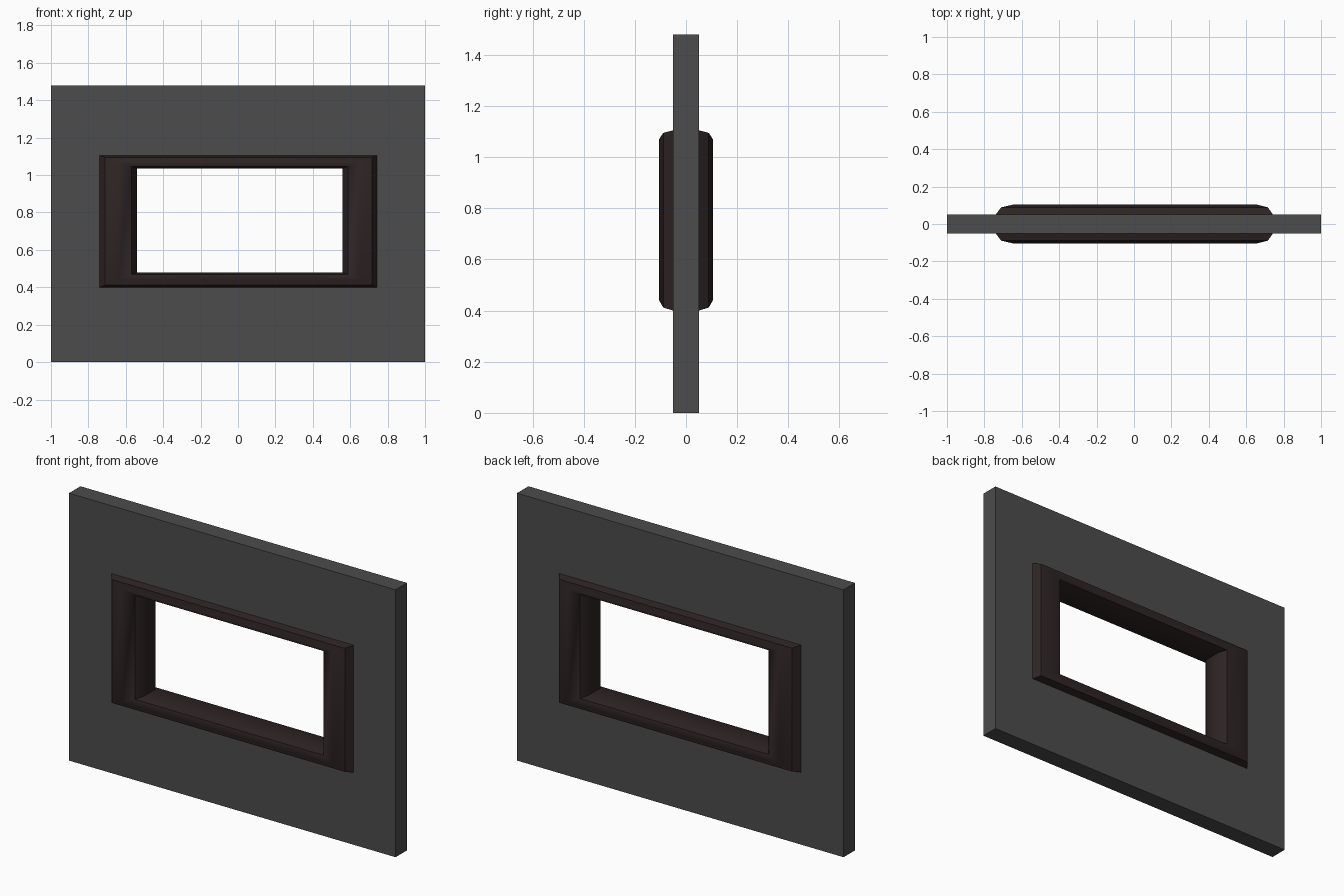
import bpy, bmesh, math

if "Cube" in bpy.data.objects:
    bpy.data.objects.remove(bpy.data.objects["Cube"])

HALF = 0.05      # half thickness of the wall
BULGE = 0.055    # how far the moulding stands out of the wall
WALL = (-1.0, 1.0, 0.0, 1.48)         # x0, x1, z0, z1
OUTER = (-0.74, 0.743, 0.40, 1.105)   # moulding outer edge
INNER = (-0.54, 0.56, 0.48, 1.035)    # clear opening


def material(name, rgb):
    m = bpy.data.materials.new(name)
    m.diffuse_color = (*rgb, 1)
    m.use_nodes = True
    m.node_tree.nodes["Principled BSDF"].inputs["Base Color"].default_value = m.diffuse_color
    return m


def loft(name, loops, mat):
    """Skin a series of rectangular loops given as (rectangle, y)."""
    bm = bmesh.new()
    rings = []
    for (x0, x1, z0, z1), y in loops:
        rings.append([bm.verts.new((x, y, z)) for x, z in
                      ((x0, z0), (x1, z0), (x1, z1), (x0, z1))])
    for a, b in zip(rings, rings[1:]):
        for i in range(4):
            j = (i + 1) % 4
            bm.faces.new((a[i], b[i], b[j], a[j]))
    me = bpy.data.meshes.new(name)
    bm.to_mesh(me)
    bm.free()
    me.materials.append(mat)
    ob = bpy.data.objects.new(name, me)
    bpy.context.collection.objects.link(ob)
    return ob


grey = material("dark grey wall", (0.072, 0.072, 0.072))
brown = material("dark brown wood", (0.027, 0.017, 0.017))

# Wall panel with a window hole
loft("wall", [(OUTER, -HALF), (WALL, -HALF), (WALL, HALF), (OUTER, HALF)], grey)

# Rounded moulding on both faces, joined through the opening
profile = []
for k in range(5):
    a = k * math.pi / 4
    f = (1 - math.cos(a)) / 2
    rect = tuple(o + (i - o) * f for o, i in zip(OUTER, INNER))
    profile.append((rect, HALF + BULGE * math.sin(a)))
front = [(r, -y) for r, y in reversed(profile)]
frame = loft("window_frame", profile + front, brown)

# Smooth the gentle curve of the moulding, keep corners sharp
bpy.ops.object.select_all(action='DESELECT')
frame.select_set(True)
bpy.context.view_layer.objects.active = frame
bpy.ops.object.shade_smooth_by_angle(angle=math.radians(40))
